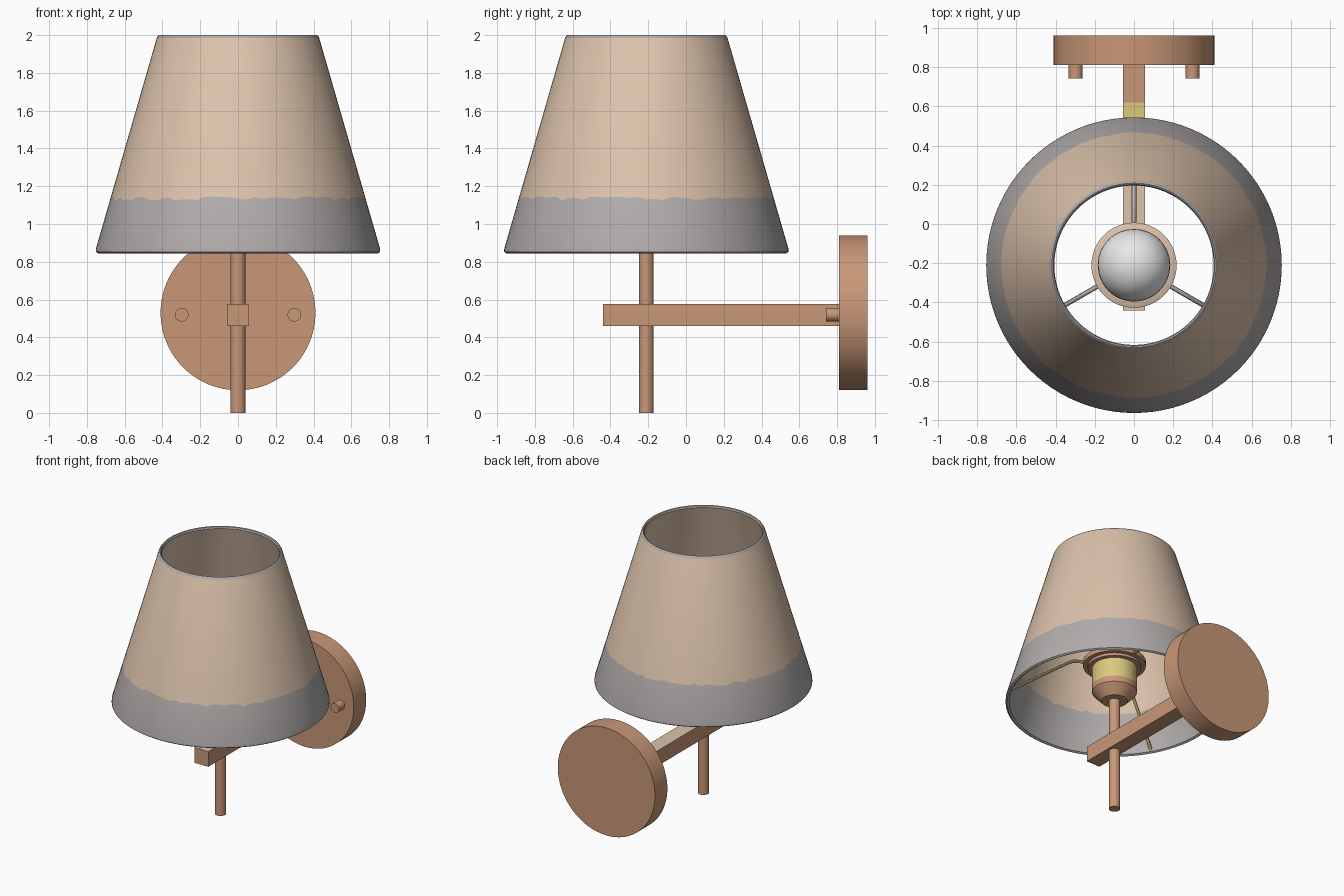
import bpy, bmesh, math, random
from mathutils import Matrix, Vector

random.seed(4)
if "Cube" in bpy.data.objects:
    bpy.data.objects.remove(bpy.data.objects["Cube"])

AXIS_Y = -0.21          # shade and stem axis
BAND_Z = 1.135          # top of the grey band
RIM_Z = 1.985


def material(name, rgb):
    def linear(c):
        c /= 255
        return c / 12.92 if c < 0.04 else ((c + 0.055) / 1.055) ** 2.4
    m = bpy.data.materials.new(name)
    col = (*[linear(c) for c in rgb], 1)
    m.use_nodes = True
    m.diffuse_color = col
    node = m.node_tree.nodes["Principled BSDF"]
    node.inputs["Base Color"].default_value = col
    node.inputs["Roughness"].default_value = 0.6
    return m


copper = material("copper", (200, 151, 119))
tan = material("warm tan", (221, 195, 172))
grey = material("soft grey", (179, 173, 173))
gold = material("pale gold", (220, 201, 125))
white = material("bulb white", (234, 234, 234))


def finish(name, bm, mats, rule=None, smooth=True):
    """Turn a bmesh into an object, colouring faces by the rule."""
    bmesh.ops.recalc_face_normals(bm, faces=bm.faces)
    bm.normal_update()
    if rule:
        for f in bm.faces:
            f.material_index = rule(f.calc_center_median(), f.normal)
    me = bpy.data.meshes.new(name)
    bm.to_mesh(me)
    bm.free()
    ob = bpy.data.objects.new(name, me)
    bpy.context.collection.objects.link(ob)
    for m in mats:
        me.materials.append(m)
    if smooth:
        bpy.ops.object.select_all(action="DESELECT")
        ob.select_set(True)
        bpy.context.view_layer.objects.active = ob
        bpy.ops.object.shade_smooth_by_angle(angle=math.radians(35))
    return ob


def lathe(profile, closed=False, segs=96, wobble_z=None):
    """Spin (radius, z) points about the stem axis."""
    bm = bmesh.new()
    vs = [bm.verts.new((r, 0, z)) for r, z in profile]
    pairs = list(zip(vs, vs[1:])) + ([(vs[-1], vs[0])] if closed else [])
    edges = [bm.edges.new(p) for p in pairs]
    bmesh.ops.spin(bm, geom=vs + edges, cent=(0, 0, 0), axis=(0, 0, 1),
                   angle=math.tau, steps=segs)
    bmesh.ops.remove_doubles(bm, verts=bm.verts, dist=0.0005)
    if wobble_z:
        # uneven colour border, shifted along the cone
        slope = (0.43 - 0.752) / (RIM_Z - 0.87)
        for v in bm.verts:
            if abs(v.co.z - wobble_z) < 0.001:
                dz = random.uniform(-0.01, 0.01)
                r = v.co.xy.length
                v.co.xy *= (r + slope * dz) / r
                v.co.z += dz
    bmesh.ops.translate(bm, verts=bm.verts, vec=(0, AXIS_Y, 0))
    return bm


def cylinder(name, radius, depth, centre, along_y=False, segs=48):
    bm = bmesh.new()
    turn = Matrix.Rotation(math.pi / 2 if along_y else 0, 4, "X")
    bmesh.ops.create_cone(bm, cap_ends=True, segments=segs, radius1=radius,
                          radius2=radius, depth=depth,
                          matrix=Matrix.Translation(centre) @ turn)
    return finish(name, bm, [copper])


# Tapered shade with a thin wall and rounded rims
def on_cone(z):
    return 0.752 + (0.43 - 0.752) * (z - 0.87) / (RIM_Z - 0.87)


wall = 0.024
shade = [(0.742, 0.845), (0.753, 0.853), (on_cone(0.87), 0.87),
         (on_cone(BAND_Z), BAND_Z), (on_cone(RIM_Z), RIM_Z), (0.424, 1.996),
         (0.418, 2.0), (0.411, 1.996), (on_cone(RIM_Z) - wall, RIM_Z),
         (on_cone(BAND_Z) - wall, BAND_Z), (on_cone(0.87) - wall, 0.87),
         (0.728, 0.853)]
finish("shade", lathe(shade, True, wobble_z=BAND_Z), [tan, grey],
       lambda c, n: int(c.z < BAND_Z - 0.02 or c.z > RIM_Z + 0.002))

# Wall plate, screws and stem
cylinder("wall_plate", 0.41, 0.15, (0, 0.885, 0.53), True, 96)
for side, x in (("left", 0.298), ("right", -0.298)):
    cylinder(side + "_screw", 0.036, 0.08, (x, 0.782, 0.52), True, 32)
cylinder("stem", 0.039, 0.88, (0, AXIS_Y, 0.44))

# Square arm, its top tinted in zones along its length
bm = bmesh.new()
bmesh.ops.create_cube(bm, size=1, matrix=Matrix.Translation((0, 0.19, 0.518))
                      @ Matrix.Diagonal((0.114, 1.26, 0.116, 1)))
for y in (0.48, 0.62):
    bmesh.ops.bisect_plane(bm, geom=bm.verts[:] + bm.edges[:] + bm.faces[:],
                           plane_co=(0, y, 0), plane_no=(0, 1, 0))


def arm_rule(c, n):
    if n.z < 0.5 or c.y > 0.62:
        return 0
    return 1 if c.y > 0.48 else 2


finish("arm", bm, [copper, gold, tan], arm_rule, False)

# Lamp socket: tapered cup, gold sleeve and stepped flange
socket = [(0, 0.86), (0.09, 0.86), (0.155, 0.93), (0.155, 0.975),
          (0.155, 1.12), (0.185, 1.12), (0.185, 1.14), (0.217, 1.14),
          (0.217, 1.175), (0.19, 1.185), (0, 1.185)]


def socket_rule(c, n):
    if n.z > 0.5:
        return 2
    return 1 if 0.975 < c.z < 1.119 else 0


finish("socket", lathe(socket, segs=64), [copper, gold, tan], socket_rule)

# Round bulb with a short neck
bulb_r, bulb_z = 0.185, 1.4
bulb = [(0.09, 1.17), (0.09, 1.22)]
for i in range(3, 17):
    a = -math.pi / 2 + math.pi * i / 16
    bulb.append((bulb_r * math.cos(a), bulb_z + bulb_r * math.sin(a)))
finish("bulb", lathe(bulb, segs=48), [white])

# Three bent spokes carrying the shade's lower rim
sides, thick = 10, 0.012
path = [(0.18, 1.155), (0.29, 1.15), (0.33, 1.13), (0.732, 0.875)]
for k in range(3):
    a = math.pi / 2 + k * math.tau / 3
    out = Vector((math.cos(a), math.sin(a), 0))
    across = Vector((-out.y, out.x, 0))
    bm = bmesh.new()
    rings = []
    for r, z in path:
        centre = out * r + Vector((0, AXIS_Y, z))
        rings.append([bm.verts.new(centre + thick * (
            across * math.cos(t) + Vector((0, 0, math.sin(t)))))
            for t in (math.tau * j / sides for j in range(sides))])
    for p, q in zip(rings, rings[1:]):
        for j in range(sides):
            m = (j + 1) % sides
            bm.faces.new((p[j], p[m], q[m], q[j]))
    bm.faces.new(rings[0])
    bm.faces.new(rings[-1])
    finish(f"spoke_{k + 1}", bm, [gold, grey], lambda c, n: int(n.z > 0.1))
